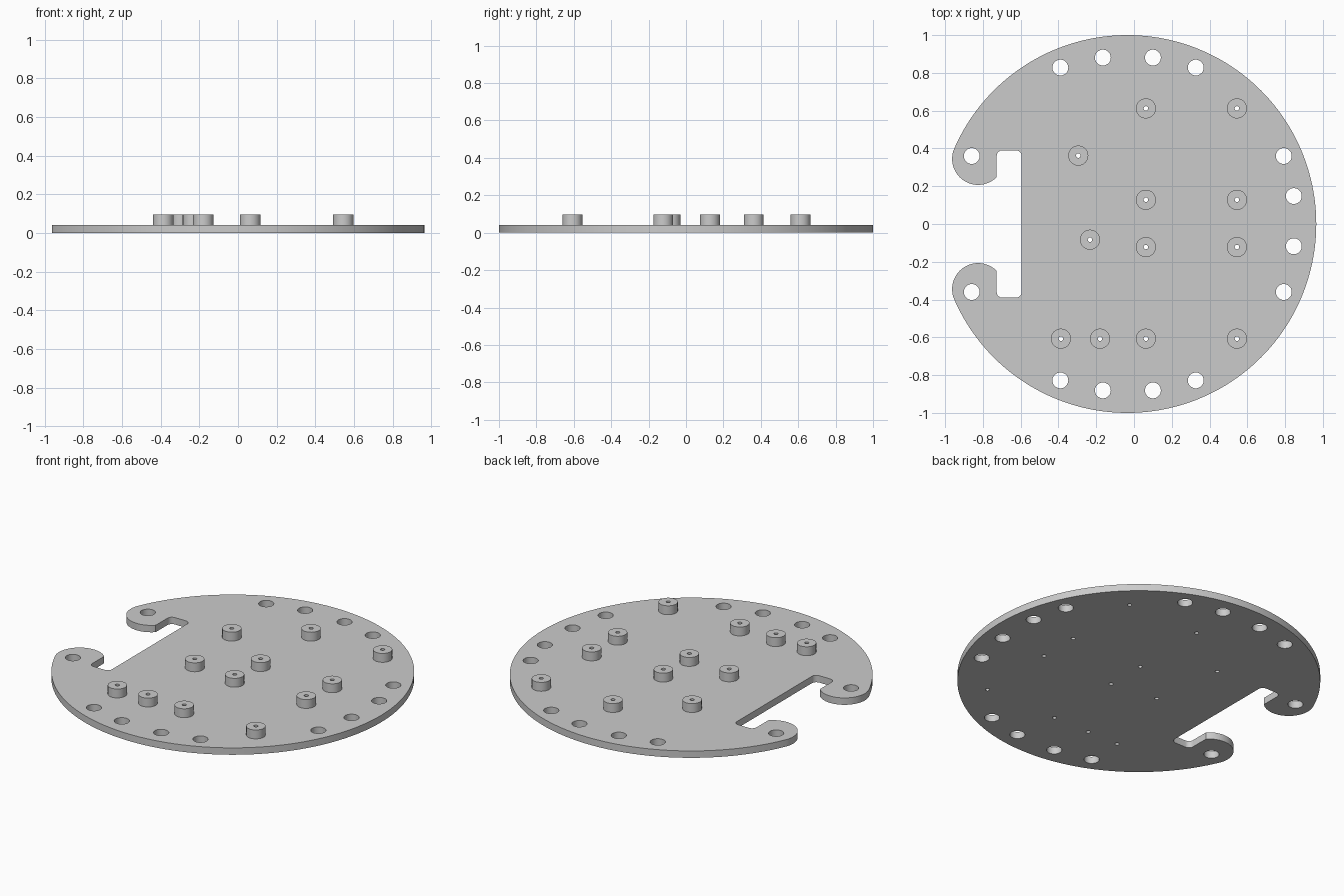
import bpy, bmesh
from math import cos, sin, pi, radians

cube = bpy.data.objects.get("Cube")
if cube:
    bpy.data.objects.remove(cube)

grey = bpy.data.materials.new("light grey")
grey.use_nodes = True
COLOUR = (0.6, 0.6, 0.6, 1)
grey.diffuse_color = COLOUR
grey.node_tree.nodes["Principled BSDF"].inputs["Base Color"].default_value = COLOUR

THICK, POST_TOP = 0.042, 0.096
HOLE_R, POST_R, BORE_R = 0.042, 0.053, 0.012


def arc(cx, cy, r, a0, a1, n):
    """Points along an arc, angles in degrees."""
    angles = [radians(a0 + (a1 - a0) * i / n) for i in range(n + 1)]
    return [(cx + r * cos(a), cy + r * sin(a)) for a in angles]


def circle(cx, cy, r, n=40):
    return arc(cx, cy, r, 0, 360, n)[:-1]


def extruded(name, loops, z0, z1):
    """Fill the outer loop minus the inner loops and extrude from z0 to z1."""
    curve = bpy.data.curves.new(name + "_profile", "CURVE")
    curve.dimensions = "2D"
    curve.fill_mode = "BOTH"
    curve.extrude = (z1 - z0) / 2
    for loop in loops:
        spline = curve.splines.new("POLY")
        spline.points.add(len(loop) - 1)
        for point, (x, y) in zip(spline.points, loop):
            point.co = (x, y, 0, 1)
        spline.use_cyclic_u = True
    temp = bpy.data.objects.new(name + "_profile", curve)
    bpy.context.collection.objects.link(temp)
    graph = bpy.context.evaluated_depsgraph_get()
    mesh = bpy.data.meshes.new_from_object(temp.evaluated_get(graph))
    bpy.data.objects.remove(temp)
    bpy.data.curves.remove(curve)

    # Weld caps to walls and move to height
    bm = bmesh.new()
    bm.from_mesh(mesh)
    bmesh.ops.remove_doubles(bm, verts=bm.verts, dist=1e-5)
    bmesh.ops.translate(bm, verts=bm.verts, vec=(0, 0, (z0 + z1) / 2))
    bmesh.ops.recalc_face_normals(bm, faces=bm.faces)
    bm.to_mesh(mesh)
    bm.free()
    mesh.materials.clear()
    mesh.materials.append(grey)
    obj = bpy.data.objects.new(name, mesh)
    bpy.context.collection.objects.link(obj)
    bpy.ops.object.select_all(action="DESELECT")
    obj.select_set(True)
    bpy.context.view_layer.objects.active = obj
    bpy.ops.object.shade_smooth_by_angle(angle=radians(30))
    return obj


# Plate outline: upper half with hooked ear and slot, mirrored in y
DISC_X, TANGENT = -0.035, 156.4
upper = arc(DISC_X, 0, 1, 0, TANGENT, 80)
upper += arc(-0.825, 0.345, 0.138, TANGENT, 315, 30)[1:]
upper += arc(-0.697, 0.36, 0.03, 180, 90, 8)
upper += arc(-0.625, 0.36, 0.03, 90, 0, 8)
outline = upper + [(x, -y) for x, y in reversed(upper[1:])]

# Rim mounting holes
holes = [(x, s * y) for s in (1, -1) for x, y in
         [(-0.39, 0.828), (-0.165, 0.881), (0.10, 0.881),
          (0.327, 0.828), (0.793, 0.36), (-0.859, 0.36)]]
holes += [(0.846, 0.148), (0.846, -0.118)]

# Standoff positions: a two-column grid plus singles
posts = [(x, y) for x in (0.063, 0.545) for y in (0.612, 0.128, -0.122, -0.607)]
posts += [(-0.295, 0.362), (-0.233, -0.083), (-0.387, -0.607), (-0.18, -0.607)]

extruded("base_plate",
         [outline] + [circle(x, y, HOLE_R) for x, y in holes]
         + [circle(x, y, BORE_R, 16) for x, y in posts], 0, THICK)

for i, (x, y) in enumerate(posts, 1):
    extruded(f"standoff_{i}",
             [circle(x, y, POST_R), circle(x, y, BORE_R, 16)], THICK, POST_TOP)
